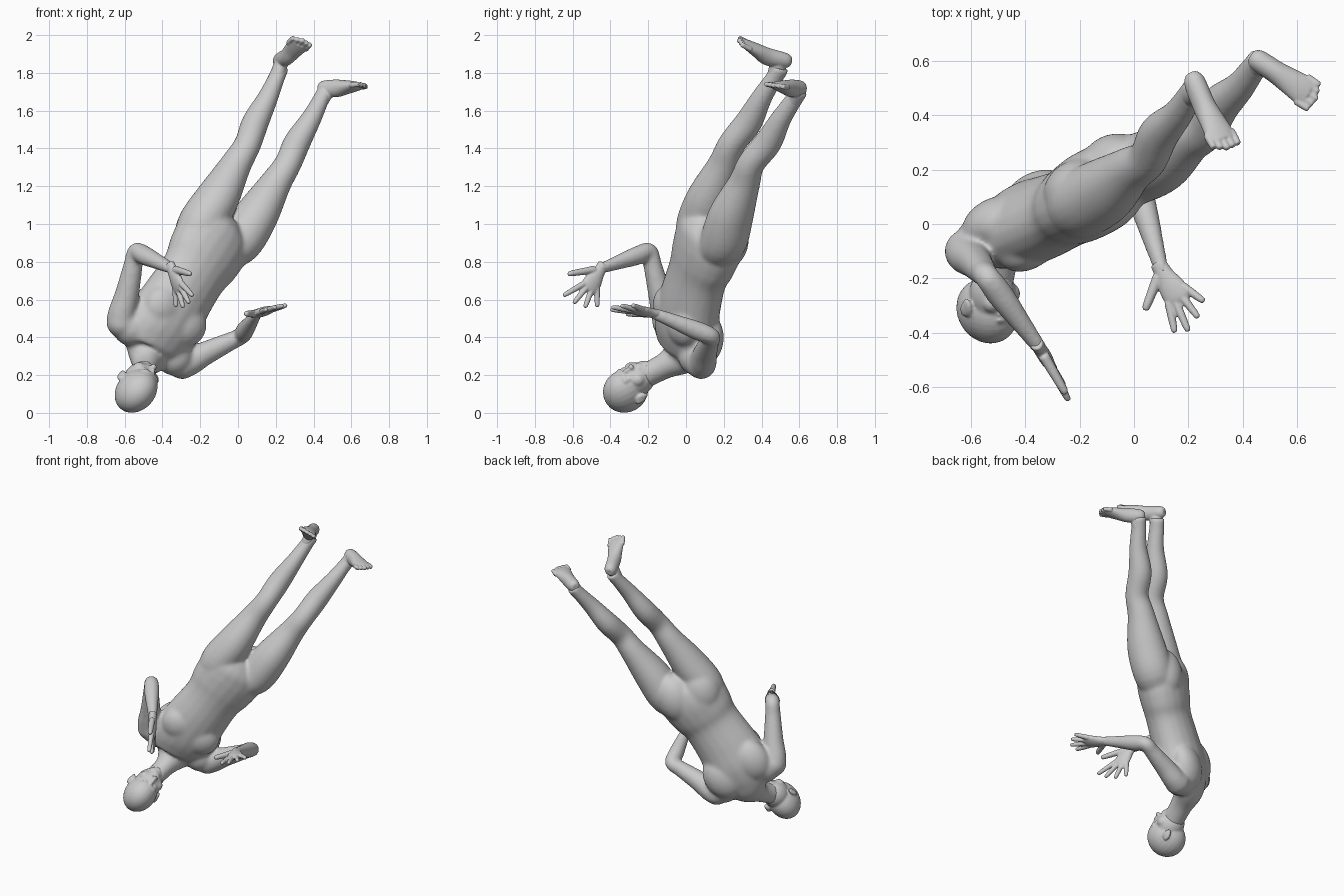
import bpy, bmesh, math
from mathutils import Vector as V, Matrix

if "Cube" in bpy.data.objects:
    bpy.data.objects.remove(bpy.data.objects["Cube"])

FRONT = V((.47, -.88, -.09)).normalized()      # way the chest faces
SHOULDER_AXIS = V((.69, .43, -.59))            # person's left to right
HIP_AXIS = V((.78, .55, -.31))


def loft(bm, stations, lat, lat2=None, steps=5, sides=20):
    """Smooth elliptical tube through (x, y, z, half width, half depth)."""
    p = [V(s) for s in stations]
    p = [p[0]] + p + [p[-1]]
    path = []
    for i in range(1, len(p) - 2):
        a, b, c, d = p[i - 1:i + 3]
        for k in range(steps):
            t = k / steps
            path.append(.5 * (2 * b + (c - a) * t + (2 * a - 5 * b + 4 * c - d) * t * t
                              + (3 * b - a - 3 * c + d) * t ** 3))
    path.append(p[-1])
    rings = []
    for i, q in enumerate(path):
        c = q[:3]
        tan = (V(path[min(i + 1, len(path) - 1)][:3]) - V(path[max(i - 1, 0)][:3])).normalized()
        side = lat.lerp(lat2 or lat, i / (len(path) - 1))
        side = (side - tan * side.dot(tan)).normalized()
        up = tan.cross(side)
        rings.append([bm.verts.new(V(c) + side * max(q[3], .003) * math.cos(a) + up * max(q[4], .003) * math.sin(a))
                      for a in (2 * math.pi * j / sides for j in range(sides))])
    for r, s in zip(rings, rings[1:]):
        for j in range(sides):
            k = (j + 1) % sides
            bm.faces.new((r[j], r[k], s[k], s[j]))
    bm.faces.new(rings[0][::-1])
    bm.faces.new(rings[-1])


def ball(bm, center, radii, frame=Matrix.Identity(3)):
    m = Matrix.Translation(center) @ frame.to_4x4() @ Matrix.Diagonal((*radii, 1))
    bmesh.ops.create_uvsphere(bm, u_segments=24, v_segments=16, radius=1, matrix=m)


def axes(x, y):
    """Rotation with columns: side, forward, up."""
    x = x.normalized()
    y = (y - x * y.dot(x)).normalized()
    return Matrix((x, y, x.cross(y))).transposed()


def finish(name, bm, voxel, smooth):
    bmesh.ops.recalc_face_normals(bm, faces=bm.faces)
    me = bpy.data.meshes.new(name)
    bm.to_mesh(me)
    bm.free()
    ob = bpy.data.objects.new(name, me)
    bpy.context.collection.objects.link(ob)
    r = ob.modifiers.new("fuse", 'REMESH')
    r.mode, r.voxel_size, r.use_smooth_shade = 'VOXEL', voxel, True
    s = ob.modifiers.new("soften", 'SMOOTH')
    s.factor, s.iterations = .5, smooth
    return ob


# Torso and neck
bm = bmesh.new()
loft(bm, [(-.05, .14, 1.03, .09, .07), (-.09, .125, .98, .19, .14), (-.135, .12, .91, .222, .16),
          (-.19, .09, .815, .213, .155), (-.24, .06, .73, .19, .143), (-.335, .02, .58, .20, .15),
          (-.405, 0, .46, .216, .148), (-.455, -.015, .365, .205, .122), (-.48, -.035, .30, .125, .092),
          (-.49, -.11, .25, .069, .073), (-.515, -.23, .19, .065, .07)], HIP_AXIS, SHOULDER_AXIS)
trunk = axes(SHOULDER_AXIS, FRONT)
for sgn in (-1, 1):
    # chest, shoulder blades, buttocks
    ball(bm, V((-.365, .01, .52)) + FRONT * .07 + SHOULDER_AXIS * .085 * sgn, (.115, .08, .115), trunk)
    ball(bm, V((-.41, .01, .45)) - FRONT * .05 + SHOULDER_AXIS * .11 * sgn, (.12, .09, .15), trunk)
    ball(bm, V((-.12, .13, .945)) - FRONT * .05 + HIP_AXIS * .085 * sgn, (.125, .108, .16), axes(HIP_AXIS, FRONT))

# Legs: hip, knee, ankle
for hip, knee, ankle in (((-.205, .07, .98), (.05, .24, 1.42), (.215, .485, 1.80)),
                         ((0, .195, .90), (.265, .345, 1.32), (.45, .585, 1.68))):
    h, k, a = V(hip), V(knee), V(ankle)
    top = h.lerp(V((-.19, .09, .80)), .5)
    loft(bm, [(*top, .09, .105), (*h, .12, .128), (*(h.lerp(k, .35) + FRONT * .01), .114, .124),
              (*h.lerp(k, .75), .083, .088), (*k, .071, .075),
              (*(k.lerp(a, .3) - FRONT * .018), .071, .076), (*k.lerp(a, .65), .055, .058),
              (*k.lerp(a, .92), .044, .05), (*(a + (a - k) * .08), .043, .049)], HIP_AXIS)

# Arms: shoulder, elbow, wrist
ARMS = {"left": ((-.618, -.10, .48), (-.54, -.195, .855), (-.352, -.45, .765)),
        "right": ((-.295, .08, .258), (.015, .135, .405), (.10, -.165, .525))}
for s, e, w in ARMS.values():
    s, e, w = V(s), V(e), V(w)
    inner = V((-.44, -.01, .39))
    ball(bm, s, (.08, .08, .08))
    ball(bm, s.lerp(inner, .3), (.10, .095, .10))
    loft(bm, [(*s.lerp(inner, .5), .075, .075), (*s, .076, .078), (*s.lerp(e, .4), .063, .065),
              (*s.lerp(e, .8), .05, .052), (*e, .046, .046), (*e.lerp(w, .25), .052, .049),
              (*e.lerp(w, .65), .041, .038), (*w, .032, .027), (*(w + (w - e) * .06), .03, .025)], V((.3, .5, .81)))
finish("body", bm, .009, 22)

# Feet: heel to ball, then toes
FEET = {"left": ((.222, .525, 1.865), (.258, .435, 1.885), (.345, .275, 1.975), V((.9, .15, -.35))),
        "right": ((.452, .605, 1.718), (.52, .56, 1.718), (.675, .458, 1.736), V((.4, .85, -.12)))}
for side, (heel, arch, tip, lat) in FEET.items():
    bm = bmesh.new()
    he, ar, ti = V(heel), V(arch), V(tip)
    mid = ar.lerp(ti, .62)
    loft(bm, [(*(he - (ar - he) * .33), .02, .024), (*he, .039, .041), (*ar, .042, .047),
              (*ar.lerp(ti, .35), .049, .037), (*mid, .055, .027), (*ar.lerp(ti, .8), .052, .018)], lat)
    fwd = (ti - ar).normalized()
    for i in range(5):
        off = lat.normalized() * (i - 2) * .0245
        base, end = mid + off, ti + off - fwd * .007 * abs(i - 2)
        r = .0145
        loft(bm, [(*base, r, r), (*base.lerp(end, .85), r * .85, r), (*end, .009, .01)], lat, sides=10)
    # ankle
    low = V((.205, .47, 1.775)) if side == "left" else V((.435, .57, 1.65))
    loft(bm, [(*low, .038, .044), (*low.lerp(he.lerp(ar, .35), .6), .038, .044), (*he.lerp(ar, .4), .033, .036)], lat)
    finish(side + "_foot", bm, .005, 3)

# Hands: fingertips run thumb to little finger
TIPS = {"left": ((-.25, -.625, .735), (-.24, -.65, .62), (-.258, -.595, .58), (-.29, -.535, .557), (-.328, -.47, .56)),
        "right": ((.04, -.318, .525), (.15, -.40, .547), (.20, -.395, .56), (.237, -.345, .568), (.258, -.285, .57))}
for side, tips in TIPS.items():
    bm = bmesh.new()
    w, tips = V(ARMS[side][2]), [V(t) for t in tips]
    lat = (tips[4] - tips[1]).normalized()
    palm = sum(tips[1:], V()) / 4
    loft(bm, [(*(w - (palm - w) * .12), .03, .025), (*w.lerp(palm, .12), .035, .025),
              (*w.lerp(palm, .35), .05, .025), (*w.lerp(palm, .55), .051, .02), (*w.lerp(palm, .64), .04, .012)], lat)
    for i, tip in enumerate(tips):
        base = w.lerp(tip, .2) if i == 0 else w.lerp(palm, .5) + lat * (i - 2.5) * .027
        r = .018 if i == 0 else .0148
        loft(bm, [(*base, r * 1.15, r * 1.15), (*base.lerp(tip, .55), r, r), (*base.lerp(tip, .92), r * .8, r * .8),
                  (*tip, .006, .006)], lat, sides=12)
    finish(side + "_hand", bm, .005, 2)

# Head: skull, jaw, face and ears, in its own frame (side, forward, up)
bm = bmesh.new()
face = axes(V((.71, .36, -.61)), V((.65, -.30, .66)))
centre = V((-.537, -.308, .127))


def feature(pos, radii):
    ball(bm, centre + face @ V(pos), radii, face)


feature((0, -.005, .015), (.100, .127, .122))
feature((0, .032, -.06), (.086, .092, .105))
feature((0, .068, -.120), (.054, .050, .045))
feature((0, .083, -.145), (.032, .030, .024))
feature((0, .105, -.002), (.058, .020, .020))
feature((0, .122, -.042), (.013, .018, .036))
feature((0, .132, -.064), (.019, .019, .013))
feature((0, .113, -.097), (.028, .014, .008))
feature((0, .111, -.109), (.024, .015, .009))
for sgn in (-1, 1):
    feature((.036 * sgn, .103, -.026), (.018, .013, .010))
    feature((.048 * sgn, .072, -.064), (.036, .038, .038))
    feature((.100 * sgn, -.005, -.04), (.012, .022, .037))
    feature((.108 * sgn, -.018, -.028), (.008, .016, .028))
finish("head", bm, .006, 6)
